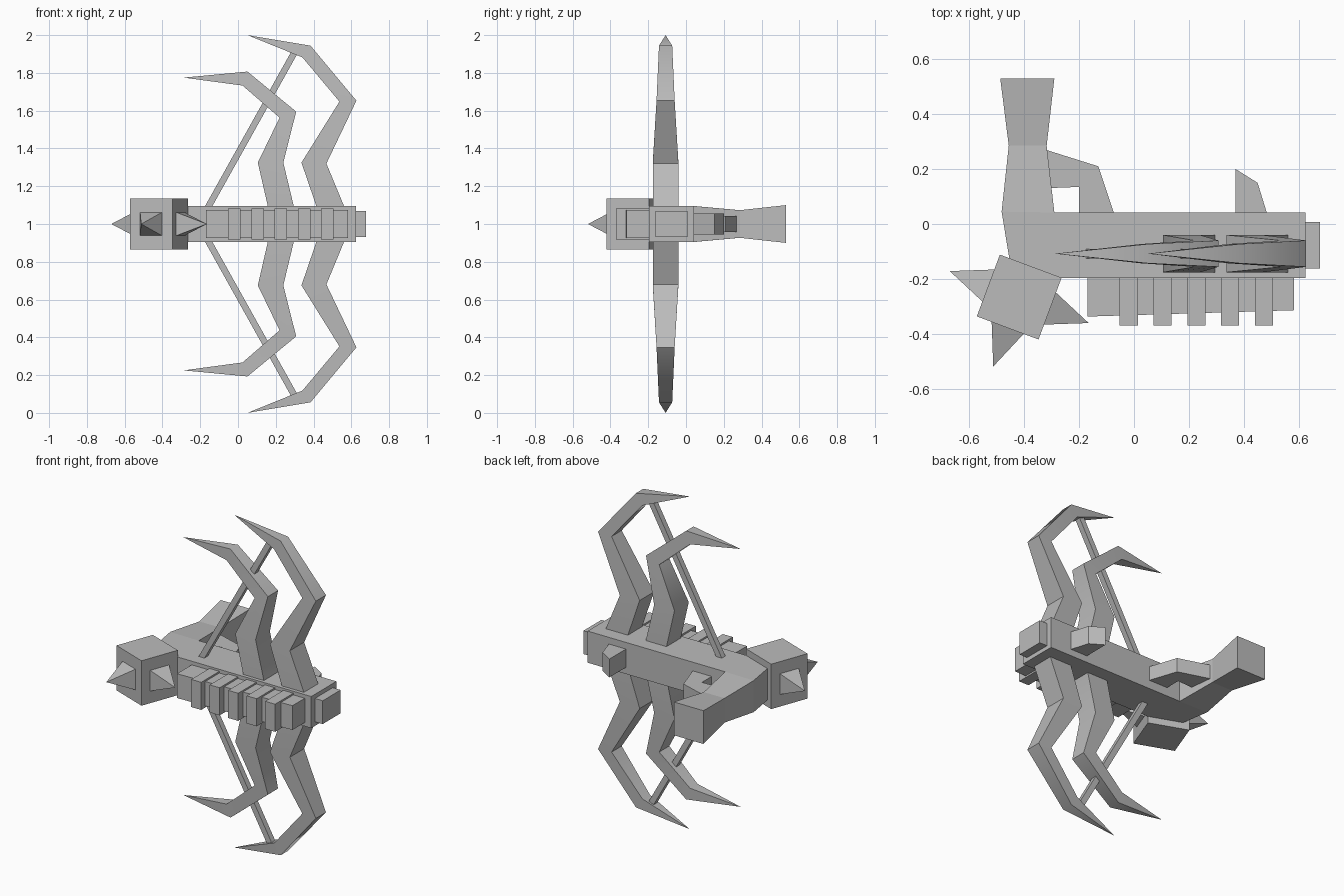
import bpy, bmesh
from math import radians
from mathutils import Vector, Matrix

if "Cube" in bpy.data.objects:
    bpy.data.objects.remove(bpy.data.objects["Cube"])

grey = bpy.data.materials.new("plain grey")
grey.use_nodes = True
grey.diffuse_color = (0.5, 0.5, 0.5, 1)
grey.node_tree.nodes["Principled BSDF"].inputs["Base Color"].default_value = grey.diffuse_color

MID = 1.0      # height of the symmetry plane
BOW_Y = -0.108


def finish(name, bm):
    bmesh.ops.recalc_face_normals(bm, faces=bm.faces)
    mesh = bpy.data.meshes.new(name)
    bm.to_mesh(mesh)
    bm.free()
    mesh.materials.append(grey)
    obj = bpy.data.objects.new(name, mesh)
    bpy.context.collection.objects.link(obj)
    return obj


def loft(name, sections):
    """Skin a chain of four-cornered sections and cap both ends."""
    bm = bmesh.new()
    rings = [[bm.verts.new(p) for p in s] for s in sections]
    for a, b in zip(rings, rings[1:]):
        for i in range(4):
            j = (i + 1) % 4
            bm.faces.new((a[i], a[j], b[j], b[i]))
    bm.faces.new(rings[0])
    bm.faces.new(rings[-1])
    bmesh.ops.remove_doubles(bm, verts=bm.verts, dist=0.0005)
    return finish(name, bm)


def plan_section(a, b, half):
    return [(*a, MID - half), (*b, MID - half), (*b, MID + half), (*a, MID + half)]


def plate(name, outline, half):
    """Extrude a plan outline equally above and below the middle."""
    bm = bmesh.new()
    face = bm.faces.new([bm.verts.new((x, y, MID - half)) for x, y in outline])
    top = bmesh.ops.extrude_face_region(bm, geom=[face])["geom"]
    moved = [v for v in top if isinstance(v, bmesh.types.BMVert)]
    bmesh.ops.translate(bm, verts=moved, vec=(0, 0, 2 * half))
    return finish(name, bm)


def block(name, x0, x1, y0, y1, half):
    return plate(name, [(x0, y0), (x1, y0), (x1, y1), (x0, y1)], half)


# Main beam and nose
block("main_beam", -0.29, 0.625, -0.197, 0.042, 0.095)
block("nose_block", 0.6, 0.677, -0.162, 0.008, 0.07)

# Shoulder stock, pinched in the middle
loft("stock", [
    plan_section((-0.487, 0.53), (-0.29, 0.53), 0.1),
    plan_section((-0.456, 0.285), (-0.318, 0.285), 0.073),
    plan_section((-0.482, 0.045), (-0.29, 0.042), 0.095),
    plan_section((-0.45, -0.15), (-0.27, -0.197), 0.095),
])

# Trigger guard and rear fin
plate("trigger_guard", [(-0.33, 0.273), (-0.13, 0.21), (-0.07, 0.03),
                        (-0.2, 0.03), (-0.2, 0.135), (-0.33, 0.13)], 0.043)
plate("rear_fin", [(0.37, 0.2), (0.45, 0.15), (0.487, 0.03), (0.37, 0.03)], 0.055)

# Ribbed front grip
plate("front_grip", [(-0.17, -0.19), (-0.17, -0.337), (0.582, -0.314), (0.582, -0.19)], 0.073)
for i in range(5):
    x = -0.052 + 0.123 * i
    block(f"grip_rib_{i + 1}", x, x + 0.066, -0.37, -0.19, 0.083)

# Turned cube carrying three spikes
turn = Matrix.Translation((-0.418, -0.266, MID)) @ Matrix.Rotation(radians(-20.5), 4, 'Z')
bm = bmesh.new()
bmesh.ops.create_cube(bm, size=1, matrix=turn @ Matrix.Diagonal((0.24, 0.24, 0.27, 1)))
finish("spike_cube", bm)
for name, angle in (("left", 0), ("front", -90), ("right", 180)):
    bm = bmesh.new()
    base = [bm.verts.new((0.118, y, z)) for y, z in
            ((-0.063, -0.063), (0.063, -0.063), (0.063, 0.063), (-0.063, 0.063))]
    tip = bm.verts.new((0.27, 0, 0))
    bm.faces.new(base)
    for i in range(4):
        bm.faces.new((base[i], base[(i + 1) % 4], tip))
    bm.transform(turn @ Matrix.Rotation(radians(angle), 4, 'Z'))
    finish(f"{name}_spike", bm)

# Hooked bow limbs: outer edge, inner edge (x, z), both ending in the tip
LIMBS = {
    "front_limb": ([(0.58, 1.05), (0.468, 1.32), (0.627, 1.653), (0.384, 1.944), (0.05, 2.0)],
                   [(0.43, 1.05), (0.336, 1.325), (0.537, 1.648), (0.341, 1.882), (0.05, 2.0)]),
    "rear_limb": ([(0.306, 1.05), (0.24, 1.325), (0.308, 1.595), (0.05, 1.807), (-0.288, 1.775)],
                  [(0.168, 1.05), (0.105, 1.325), (0.22, 1.563), (0.024, 1.733), (-0.288, 1.775)]),
}
WIDTHS = (0.068, 0.068, 0.048, 0.035, 0)

for side, sign in (("upper", 1), ("lower", -1)):
    def place(x, y, z):
        return (x, BOW_Y + y, MID + sign * (z - MID))

    for name, (outer, inner) in LIMBS.items():
        obj = loft(f"{side}_{name}", [
            [place(o[0], -w, o[1]), place(o[0], w, o[1]),
             place(n[0], w, n[1]), place(n[0], -w, n[1])]
            for o, n, w in zip(outer, inner, WIDTHS)])
        bpy.ops.object.select_all(action='DESELECT')
        obj.select_set(True)
        bpy.context.view_layer.objects.active = obj
        bpy.ops.object.shade_smooth_by_angle(angle=radians(45))

    # Straight bowstring bar
    start, end = Vector((-0.18, 0, 1.05)), Vector((0.3, 0, 1.91))
    along = (end - start).normalized()
    across = Vector((along.z, 0, -along.x)) * 0.017
    depth = Vector((0, 0.017, 0))
    loft(f"{side}_string", [
        [place(*(p + across + depth)), place(*(p + across - depth)),
         place(*(p - across - depth)), place(*(p - across + depth))]
        for p in (start, end)])
